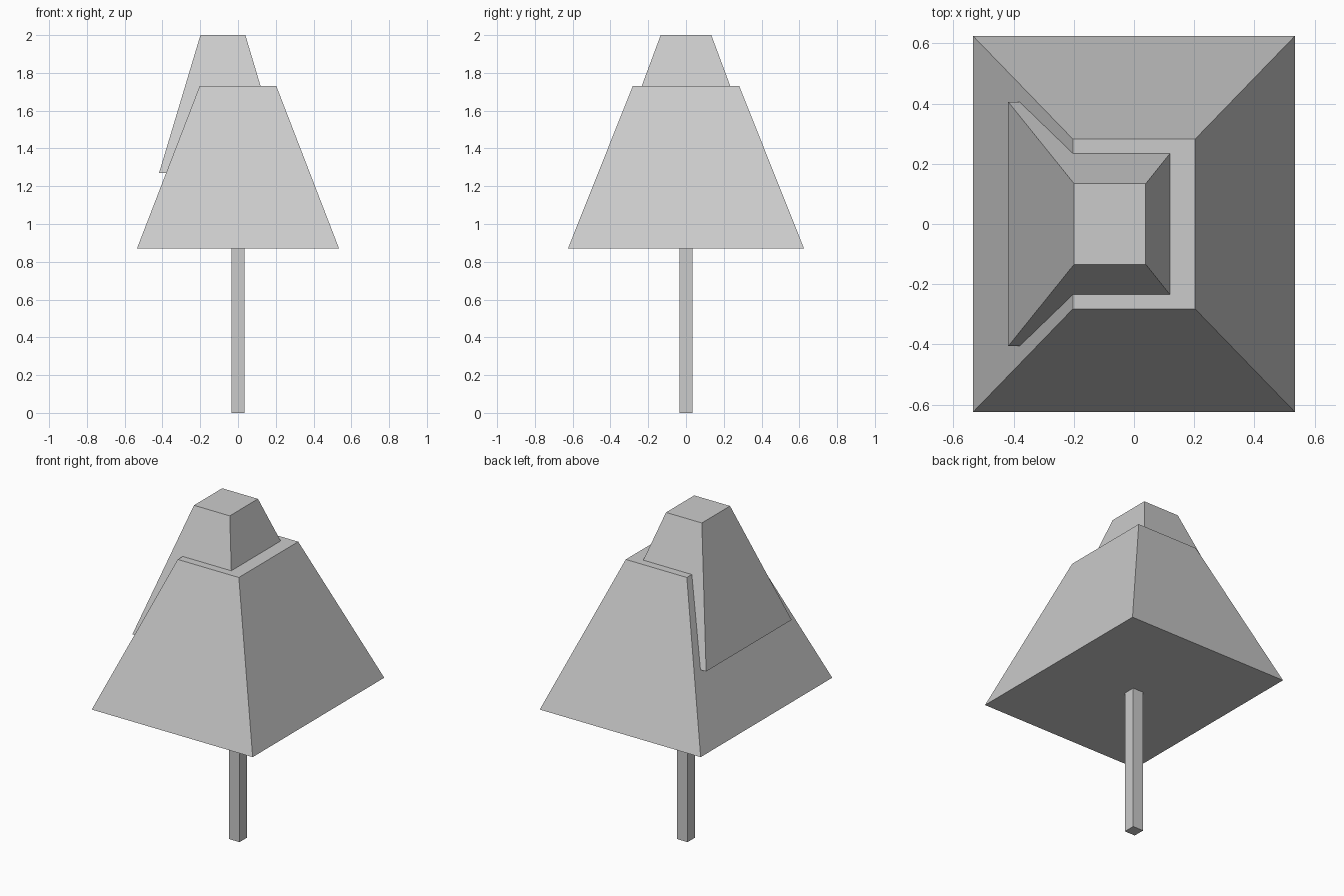
import bpy, bmesh

if "Cube" in bpy.data.objects:
    bpy.data.objects.remove(bpy.data.objects["Cube"])

# Single flat grey
grey = bpy.data.materials.new("light grey")
grey.diffuse_color = (0.6, 0.6, 0.6, 1)
grey.use_nodes = True
grey.node_tree.nodes["Principled BSDF"].inputs["Base Color"].default_value = grey.diffuse_color


def frustum(name, low, high):
    """Tapered box between two rectangles (x0, x1, half_y, z)."""
    bm = bmesh.new()
    rings = []
    for x0, x1, hy, z in (low, high):
        rings.append([bm.verts.new(p) for p in
                      ((x0, -hy, z), (x1, -hy, z), (x1, hy, z), (x0, hy, z))])
    a, b = rings
    bm.faces.new(a[::-1])
    bm.faces.new(b)
    for i in range(4):
        j = (i + 1) % 4
        bm.faces.new((a[i], a[j], b[j], b[i]))
    mesh = bpy.data.meshes.new(name)
    bm.to_mesh(mesh)
    bm.free()
    mesh.materials.append(grey)
    obj = bpy.data.objects.new(name, mesh)
    bpy.context.collection.objects.link(obj)


# Trunk
frustum("trunk", (-0.035, 0.035, 0.035, 0), (-0.035, 0.035, 0.035, 0.88))
# Lower foliage tier
frustum("lower_foliage", (-0.535, 0.535, 0.625, 0.87), (-0.203, 0.203, 0.282, 1.73))
# Upper foliage tier, offset to the left and sunk into the lower one
frustum("upper_foliage", (-0.418, 0.257, 0.406, 1.27), (-0.199, 0.039, 0.134, 2.0))
